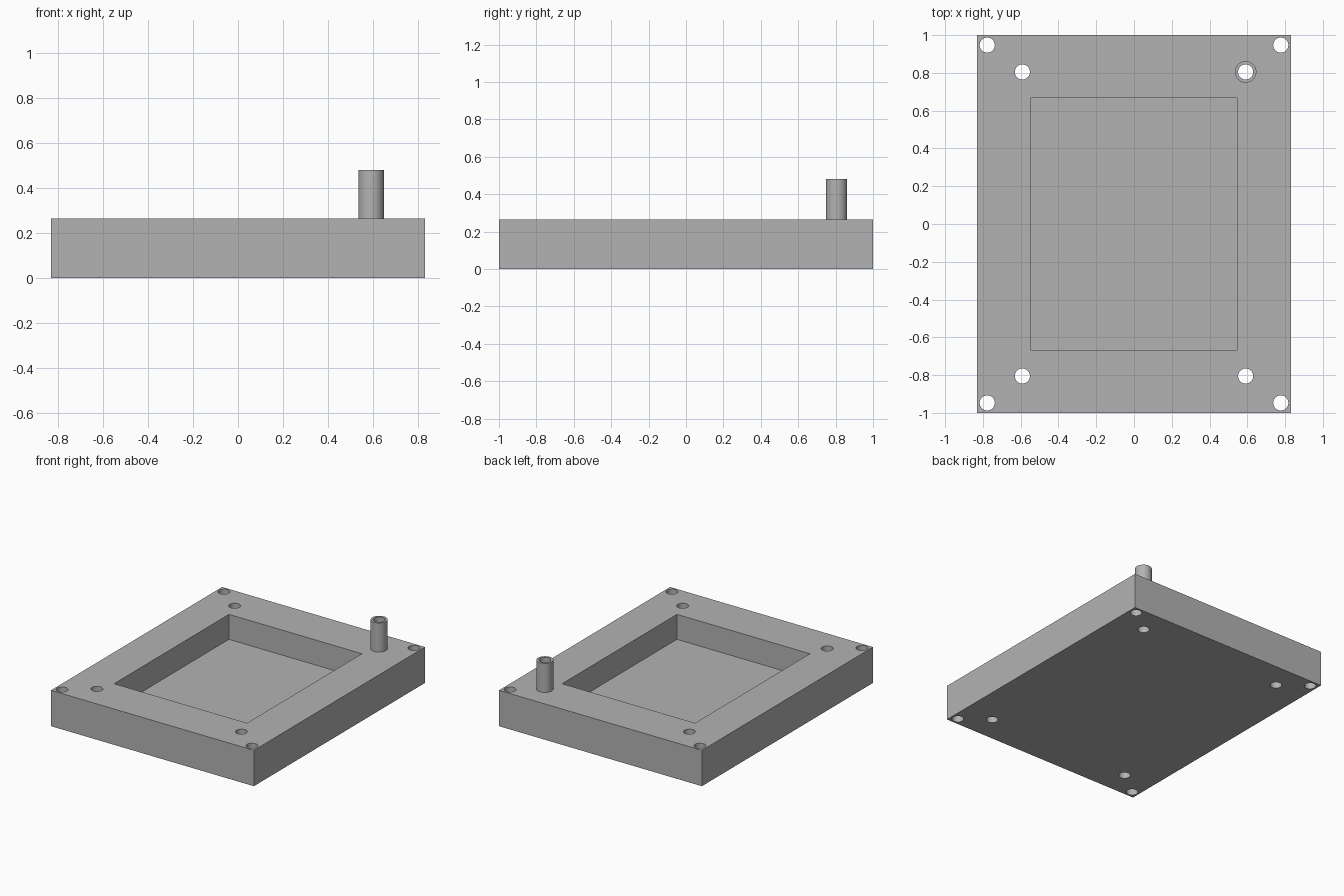
import bpy
import math

cube = bpy.data.objects.get("Cube")
if cube:
    bpy.data.objects.remove(cube, do_unlink=True)

WIDTH, LENGTH, HEIGHT = 1.66, 2.0, 0.265
FLOOR, POST_TOP = 0.08, 0.48
HOLE_R, POST_R = 0.04, 0.057
OUTER = (0.777, 0.947)
INNER = (0.591, 0.805)

grey = bpy.data.materials.new("plain grey")
grey.use_nodes = True
colour = (0.45, 0.45, 0.45, 1)
grey.diffuse_color = colour
grey.node_tree.nodes["Principled BSDF"].inputs["Base Color"].default_value = colour


def box(name, sx, sy, z0, z1):
    bpy.ops.mesh.primitive_cube_add(size=1, location=(0, 0, (z0 + z1) / 2))
    ob = bpy.context.object
    ob.name = name
    ob.scale = (sx, sy, z1 - z0)
    bpy.ops.object.transform_apply(location=True, rotation=False, scale=True)
    return ob


def rod(name, x, y, r, z0, z1):
    bpy.ops.mesh.primitive_cylinder_add(
        vertices=48, radius=r, depth=z1 - z0, location=(x, y, (z0 + z1) / 2))
    ob = bpy.context.object
    ob.name = name
    return ob


def cut(target, cutter):
    """Subtract the cutter from the target and discard it."""
    mod = target.modifiers.new("cut", 'BOOLEAN')
    mod.operation = 'DIFFERENCE'
    mod.solver = 'EXACT'
    mod.object = cutter
    bpy.context.view_layer.objects.active = target
    bpy.ops.object.modifier_apply(modifier=mod.name)
    bpy.data.objects.remove(cutter, do_unlink=True)


# Base block with a rectangular pocket
base = box("base_block", WIDTH, LENGTH, 0, HEIGHT)
cut(base, box("pocket_cutter", 1.088, 1.342, FLOOR, 1))

# Through holes: four at the corners, four further in
for hx, hy in (OUTER, INNER):
    for sx in (-1, 1):
        for sy in (-1, 1):
            cut(base, rod("hole_cutter", sx * hx, sy * hy, HOLE_R, -0.5, 1))

# Hollow post over the rear left inner hole
post = rod("hollow_post", *INNER, POST_R, HEIGHT, POST_TOP)
cut(post, rod("bore_cutter", *INNER, HOLE_R, -0.5, 1))

# Finish: one colour, smooth round walls with sharp edges
for ob in (base, post):
    ob.data.materials.clear()
    ob.data.materials.append(grey)
    bpy.ops.object.select_all(action='DESELECT')
    ob.select_set(True)
    bpy.context.view_layer.objects.active = ob
    bpy.ops.object.shade_smooth_by_angle(angle=math.radians(30))
